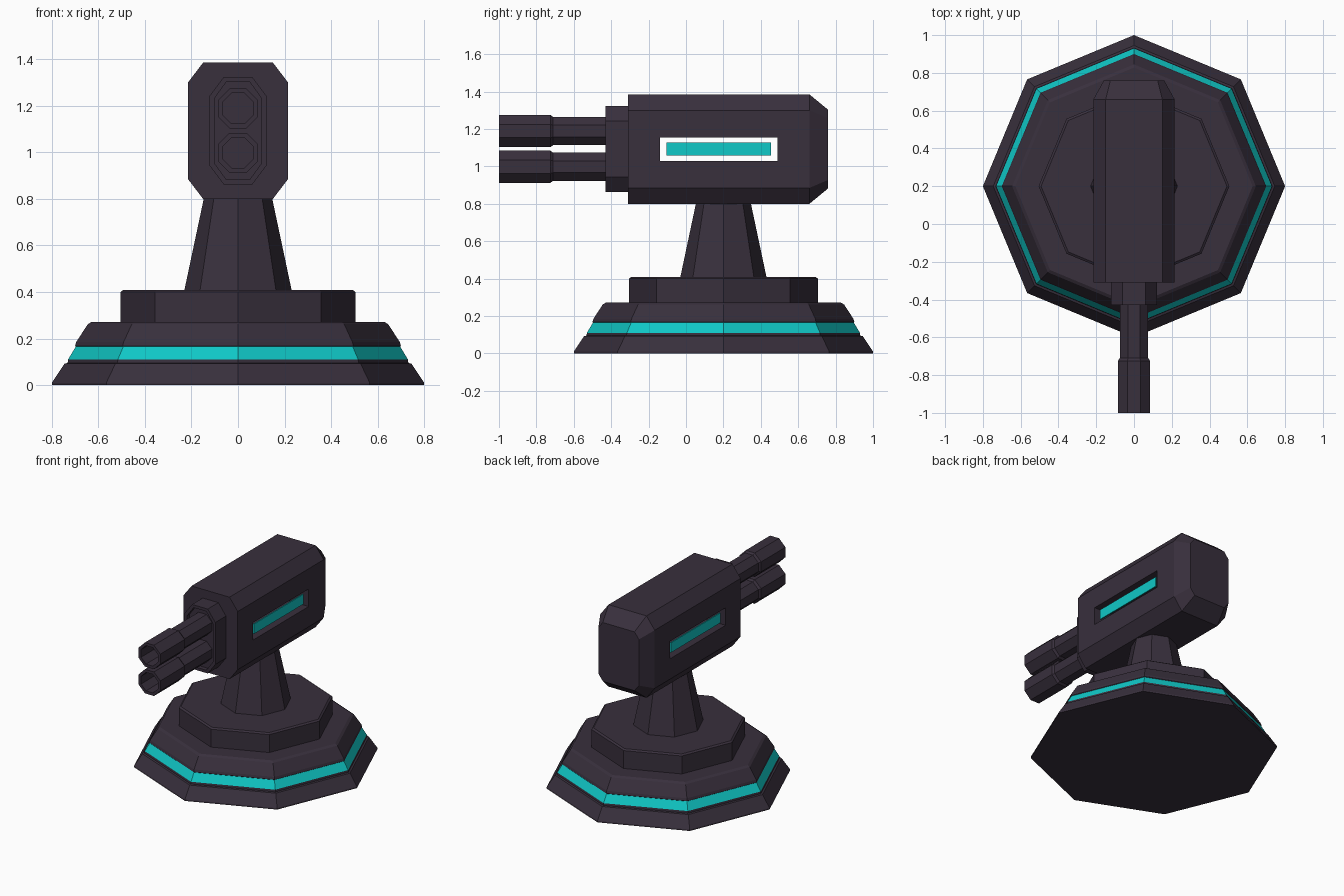
import bpy, bmesh, math
from mathutils import Vector

cube = bpy.data.objects.get("Cube")
if cube:
    bpy.data.objects.remove(cube)


def material(name, colour):
    m = bpy.data.materials.new(name)
    m.use_nodes = True
    m.diffuse_color = (*colour, 1)
    m.node_tree.nodes["Principled BSDF"].inputs["Base Color"].default_value = (*colour, 1)
    return m


DARK = material("dark plum metal", (0.040, 0.029, 0.046))
TEAL = material("teal glow", (0.005, 0.58, 0.57))
CENTRE_Y = 0.2   # turning axis of the stand
BODY_Z = 1.0925  # middle height of the gun body


def finish(name, bm, mats):
    bmesh.ops.recalc_face_normals(bm, faces=bm.faces)
    mesh = bpy.data.meshes.new(name)
    bm.to_mesh(mesh)
    bm.free()
    for m in mats:
        mesh.materials.append(m)
    ob = bpy.data.objects.new(name, mesh)
    bpy.context.collection.objects.link(ob)
    return ob


def loft(name, rings, mats=(DARK,), rule=None):
    """Skin a list of equal point rings and cap both ends."""
    bm = bmesh.new()
    loops = [[bm.verts.new(p) for p in ring] for ring in rings]
    n = len(loops[0])
    for a, b in zip(loops, loops[1:]):
        for i in range(n):
            j = (i + 1) % n
            bm.faces.new((a[i], a[j], b[j], b[i]))
    bm.faces.new(loops[0])
    bm.faces.new(loops[-1])
    if rule:
        for f in bm.faces:
            f.material_index = rule(f.calc_center_median())
    return finish(name, bm, mats)


def turned(profile):
    """Octagon rings about the upright axis from (radius, height) pairs."""
    return [[(r * math.cos(k * math.pi / 4), CENTRE_Y + r * math.sin(k * math.pi / 4), z)
             for k in range(8)] for r, z in profile]


def section(y, hx, hz, cut_x, cut_z, z=BODY_Z):
    """Rectangle with cut corners, facing along y."""
    quarter = [(hx, hz - cut_z), (hx - cut_x, hz)]
    right_low = [(x, -h) for x, h in reversed(quarter)]
    half = right_low + quarter
    return [(x, y, z + h) for x, h in half + [(-x, -h) for x, h in half]]


def box(name, centre, size, mats=(DARK,)):
    bm = bmesh.new()
    bmesh.ops.create_cube(bm, size=1)
    for v in bm.verts:
        v.co = Vector(centre) + v.co * Vector(size)
    return finish(name, bm, mats)


# Stand: stepped octagonal foot with a glowing band, turntable and neck
loft("base", turned([(0.8, 0), (0.8, 0.01), (0.745, 0.092), (0.732, 0.095), (0.73, 0.11),
                     (0.697, 0.165), (0.70, 0.168), (0.695, 0.185), (0.645, 0.262),
                     (0.628, 0.272)]),
     (DARK, TEAL), lambda c: int(0.12 < c.z < 0.16))
loft("turntable", turned([(0.505, 0.265), (0.505, 0.4), (0.492, 0.409)]))
loft("neck", turned([(0.232, 0.4), (0.143, 0.82)]))

# Gun body with a tapered back
body = loft("gun_body", [section(-0.31, 0.215, 0.2925, 0.065, 0.085),
                         section(0.66, 0.215, 0.2925, 0.065, 0.085),
                         section(0.76, 0.16, 0.21, 0.035, 0.045)])

# Long slot through the body
cutter = box("slot_cutter", (0, 0.175, BODY_Z), (1, 0.63, 0.125))
cutter.hide_render = True
cut = body.modifiers.new("slot", 'BOOLEAN')
cut.operation = 'DIFFERENCE'
cut.solver = 'EXACT'
cut.object = cutter
bpy.context.view_layer.update()
evaluated = body.evaluated_get(bpy.context.evaluated_depsgraph_get())
cut_mesh = bpy.data.meshes.new_from_object(evaluated)
body.modifiers.clear()
body.data = cut_mesh
bpy.data.objects.remove(cutter)

# Glowing strips just inside the slot
for side, name in ((1, "left_light"), (-1, "right_light")):
    box(name, (side * 0.196, 0.175, BODY_Z), (0.008, 0.56, 0.07), (TEAL,))

# Collar with a sunken front
loft("barrel_collar", [section(-0.30, 0.122, 0.23, 0.06, 0.08),
                       section(-0.43, 0.122, 0.23, 0.06, 0.08),
                       section(-0.43, 0.102, 0.21, 0.052, 0.072),
                       section(-0.40, 0.102, 0.21, 0.052, 0.072)])

# Two barrels with thicker hollow muzzles
for name, z in (("upper_barrel", 1.189), ("lower_barrel", 0.998)):
    loft(name, [section(y, r, r, r * 0.586, r * 0.586, z) for y, r in
                ((-0.39, 0.075), (-0.71, 0.075), (-0.725, 0.086), (-1.0, 0.086),
                 (-1.0, 0.066), (-0.85, 0.066))])
